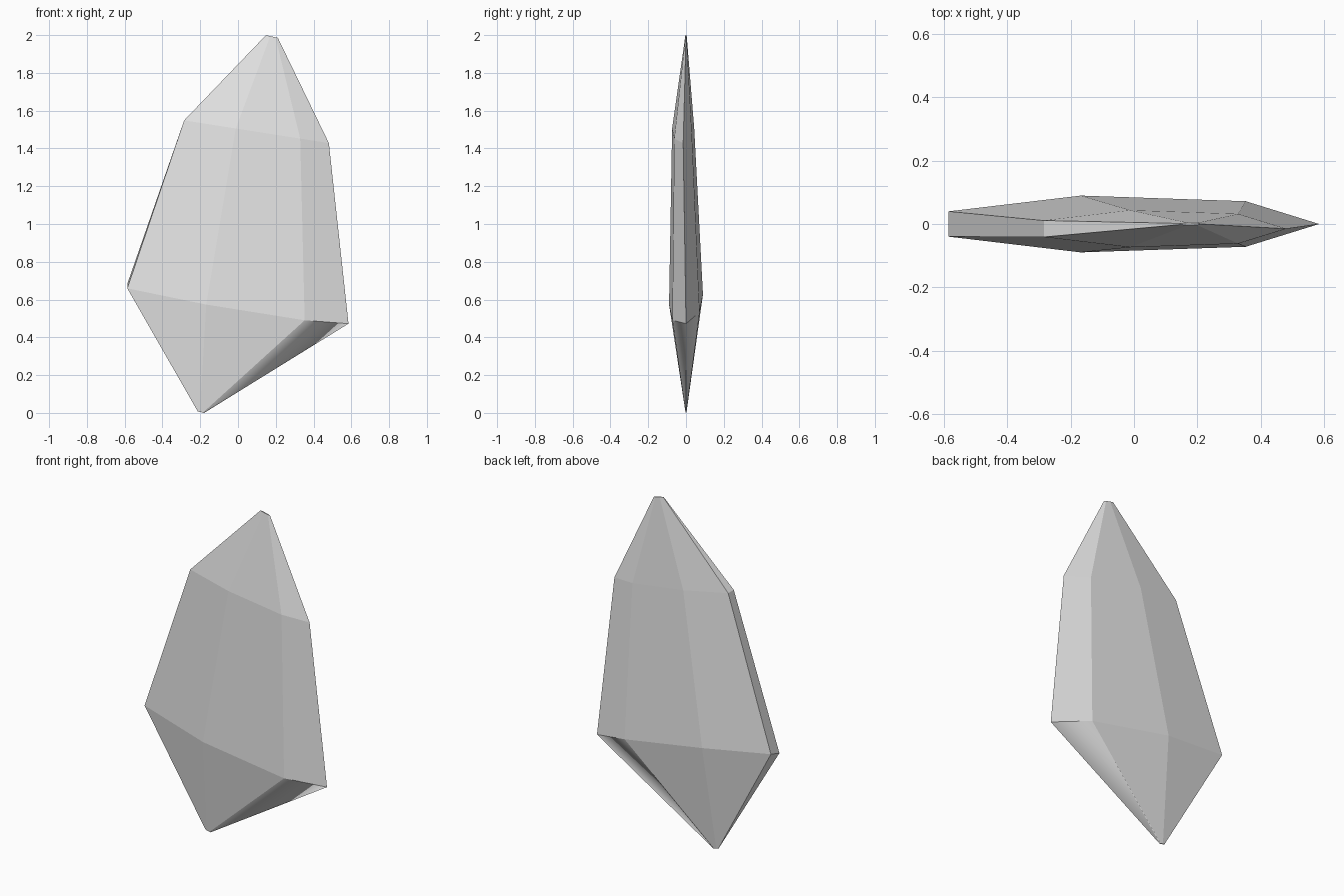
import bpy
import bmesh
from math import cos, sin, tau

cube = bpy.data.objects.get("Cube")
if cube:
    bpy.data.objects.remove(cube, do_unlink=True)

SIDES = 7

# Stone material
stone = bpy.data.materials.new("pale_grey_stone")
stone.use_nodes = True
grey = (0.8, 0.8, 0.8, 1)
stone.diffuse_color = grey
stone.node_tree.nodes["Principled BSDF"].inputs["Base Color"].default_value = grey

# Tilted rings: centre x, centre y, radius x, radius y, height at x=0, slope x, slope y
rings = [
    (-0.197, 0, 0.018, 0.003, -0.04, -0.23, 0),
    (-0.031, 0, 0.616, 0.092, 0.573, -0.17, 0.3),
    (0.078, -0.015, 0.403, 0.06, 1.505, -0.157, 0),
    (0.178, 0, 0.033, 0.004, 2.035, -0.23, 0),
]

bm = bmesh.new()
loops = []
for cx, cy, rx, ry, height, slope_x, slope_y in rings:
    loop = []
    for i in range(SIDES):
        angle = tau * i / SIDES
        x, y = cx + rx * cos(angle), cy + ry * sin(angle)
        loop.append(bm.verts.new((x, y, height + slope_x * x + slope_y * y)))
    loops.append(loop)

# Facets between neighbouring rings, and the two blunt tips
for low, high in zip(loops, loops[1:]):
    for i in range(SIDES):
        j = (i + 1) % SIDES
        bm.faces.new((low[i], low[j], high[j], high[i]))
bm.faces.new(loops[0][::-1])
bm.faces.new(loops[-1])

# Every edge is crisp except the soft lower ridge on the left side
for edge in bm.edges:
    edge.smooth = False
ridge = bm.edges.get((loops[0][0], loops[1][0]))
ridge.smooth = True
for face in ridge.link_faces:
    face.smooth = True

# Ground the lower tip
lowest = min(v.co.z for v in bm.verts)
bmesh.ops.translate(bm, verts=bm.verts, vec=(0, 0, -lowest))

mesh = bpy.data.meshes.new("crystal_shard")
bm.to_mesh(mesh)
bm.free()
mesh.materials.append(stone)
shard = bpy.data.objects.new("crystal_shard", mesh)
bpy.context.collection.objects.link(shard)
